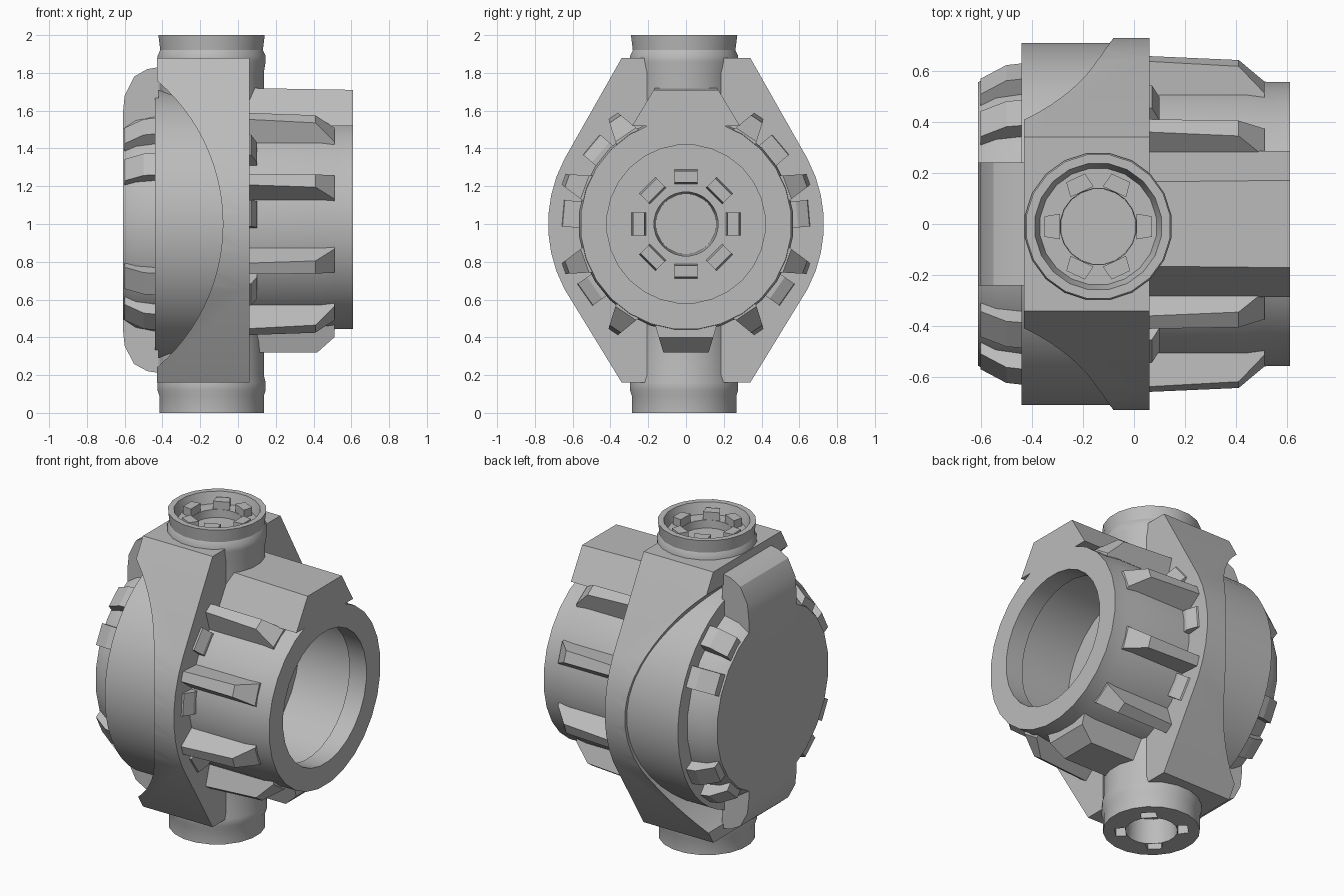
import bpy, bmesh, math
from mathutils import Vector, Matrix

cube = bpy.data.objects.get("Cube")
if cube:
    bpy.data.objects.remove(cube, do_unlink=True)

metal = bpy.data.materials.new("grey_metal")
metal.use_nodes = True
GREY = (0.5, 0.5, 0.5, 1)
metal.diffuse_color = GREY
metal.node_tree.nodes["Principled BSDF"].inputs["Base Color"].default_value = GREY
MID = Vector((0, 0, 1))


def finish(name, bm):
    bmesh.ops.recalc_face_normals(bm, faces=bm.faces)
    mesh = bpy.data.meshes.new(name)
    bm.to_mesh(mesh)
    bm.free()
    mesh.materials.append(metal)
    ob = bpy.data.objects.new(name, mesh)
    bpy.context.collection.objects.link(ob)
    return ob


def smooth(ob):
    bpy.ops.object.select_all(action="DESELECT")
    ob.select_set(True)
    bpy.context.view_layer.objects.active = ob
    bpy.ops.object.shade_smooth_by_angle(angle=math.radians(28))


def loft(name, rings):
    """Join equal rings of points with quads and cap both ends."""
    bm = bmesh.new()
    rings = [[bm.verts.new(p) for p in ring] for ring in rings]
    for a, b in zip(rings, rings[1:]):
        for i in range(len(a)):
            j = (i + 1) % len(a)
            bm.faces.new((a[i], a[j], b[j], b[i]))
    bm.faces.new(rings[0])
    bm.faces.new(rings[-1])
    return finish(name, bm)


def prism(name, points, sweep):
    """Extrude a closed 3D outline along a vector."""
    return loft(name, [points, [Vector(p) + Vector(sweep) for p in points]])


def lathe(name, profile, centre, axis, sides):
    """Spin (position, radius) pairs round the x or z axis."""
    rings = []
    for along, r in profile:
        ring = []
        for i in range(sides):
            a = math.tau * (i + 0.5) / sides
            u, v = r * math.cos(a), r * math.sin(a)
            p = (along, u, v) if axis == "x" else (u, v, along)
            ring.append(Vector(p) + Vector(centre))
        rings.append(ring)
    return loft(name, rings)


def radial_block(name, angle, profile, width, taper=0.0):
    """Stand an (x, radius) outline on the barrel axis, widening inwards by taper."""
    turn = Matrix.Rotation(math.radians(angle), 4, "X")
    crest = max(r for x, r in profile)
    rings = []
    for side in (-1, 1):
        rings.append([turn @ Vector((x, r, side * (width / 2 + taper * (crest - r)))) + MID
                      for x, r in profile])
    return loft(name, rings)


def cut(ob, cutter):
    cutter.hide_render = True
    cutter.hide_set(True)
    mod = ob.modifiers.new("cut", "BOOLEAN")
    mod.operation, mod.solver, mod.object = "DIFFERENCE", "EXACT", cutter
    bpy.context.view_layer.objects.active = ob
    bpy.ops.object.modifier_apply(modifier=mod.name)


# Main body: tapered plate rounded at the waist
steps = [math.radians(a) for a in range(-28, 29, 8)]
right = [(0.73 * math.cos(a), 0.73 * math.sin(a)) for a in steps]
outline = [(0.34, -0.84)] + right + [(0.34, 0.88), (-0.34, 0.88)]
outline += [(-y, z) for y, z in reversed(right)] + [(-0.34, -0.84)]
body = prism("body_plate", [(-0.43, y, z + 1) for y, z in outline], (0.49, 0, 0))
arc = [math.tau * i / 96 for i in range(96)]
cut(body, prism("arc_cutter", [(-1.08 + math.cos(a), -1, 1 + math.sin(a)) for a in arc], (0, 2, 0)))
core = lathe("body_core", [(-0.44, 0.71), (0.03, 0.71)], MID, "x", 48)
for ob in (body, core):
    cut(ob, lathe("bore_cutter", [(-0.33, 0.2), (0.9, 0.2)], MID, "x", 32))
    smooth(ob)

# Hollow barrel: narrow mouth, wider cavity, and a hole in the floor
smooth(lathe("barrel", [(-0.32, 0.19), (0.03, 0.19), (0.03, 0.57), (0.44, 0.57), (0.52, 0.56), (0.61, 0.56),
                        (0.61, 0.42), (0.49, 0.42), (0.48, 0.5), (0.08, 0.5), (0.08, 0.17), (-0.3, 0.16)],
             MID, "x", 28))

# Barrel ribs with sloped ends and flared flanks
rib = [(0.03, 0.52), (0.03, 0.69), (0.41, 0.67), (0.51, 0.57), (0.51, 0.52)]
for angle in (20, 56, 124, 160, 200, 236, 304, 340):
    radial_block("barrel_rib", angle, rib, 0.06, 0.3)
radial_block("barrel_top_key", 90, [(0.03, 0.52), (0.03, 0.72), (0.61, 0.71), (0.61, 0.52)], 0.33, 0.6)
radial_block("barrel_bottom_key", 270, [(0.03, 0.52), (0.03, 0.68), (0.42, 0.68), (0.51, 0.6), (0.51, 0.52)],
             0.24, 0.3)

# Lugs around the barrel root
lug = [(0.04, 0.52), (0.04, 0.66), (0.07, 0.65), (0.1, 0.59), (0.1, 0.52)]
for angle in (5, 40, 140, 175, 215, 325):
    radial_block("root_lug", angle, lug, 0.14)

# Lugs on the cavity floor
for i in range(8):
    radial_block("bore_lug", i * 45, [(0.07, 0.21), (0.14, 0.22), (0.14, 0.28), (0.07, 0.29)], 0.12)

# Vertical collars
top = lathe("top_collar", [(1.52, 0.28), (1.8, 0.28), (1.86, 0.29), (1.89, 0.29), (1.92, 0.275), (2.0, 0.285),
                           (2.0, 0.25), (1.93, 0.23), (1.93, 0.15), (1.65, 0.14)], (-0.14, -0.01, 0), "z", 20)
bottom = lathe("bottom_collar", [(0.48, 0.28), (0.2, 0.28), (0.16, 0.29), (0.12, 0.29), (0.09, 0.28),
                                 (0.0, 0.28), (0.0, 0.15), (0.3, 0.14)], (-0.14, -0.01, 0), "z", 20)


def collar_block(name, angle, z, height):
    turn = Matrix.Rotation(math.radians(angle), 4, "Z")
    pts = [turn @ Vector((r, s, 0)) + Vector((-0.14, -0.01, z))
           for r, s in ((0.15, -0.05), (0.21, -0.04), (0.21, 0.04), (0.15, 0.05))]
    return prism(name, pts, (0, 0, height))


# Lugs in the top recess, slots in the bottom face
for angle in (0, 65, 115, 180, 245, 295):
    collar_block("collar_lug", angle, 1.9, 0.08)
for angle in (45, 135, 225, 315):
    cut(bottom, collar_block("slot_cutter", angle, -0.02, 0.08))
smooth(top)
smooth(bottom)

# End cap: round cover with a full-height rounded bar
smooth(lathe("cap_cover", [(-0.42, 0.62), (-0.54, 0.6), (-0.61, 0.56)], MID, "x", 24))
edge = [(-0.42, 0.83), (-0.48, 0.82), (-0.55, 0.78), (-0.6, 0.68), (-0.61, 0.58)]
side = [(x, -0.24, 1 + z) for x, z in edge]
side += [(x, -0.24, 1 - z * 0.95) for x, z in reversed(edge)]
smooth(prism("cap_bar", side, (0, 0.48, 0)))

# Stepped lugs around the cap rim
for angle in (28, 50, 130, 152, 208, 230, 310, 332):
    radial_block("cap_lug", angle, [(-0.42, 0.45), (-0.42, 0.68), (-0.5, 0.67), (-0.6, 0.61), (-0.6, 0.45)], 0.13)
